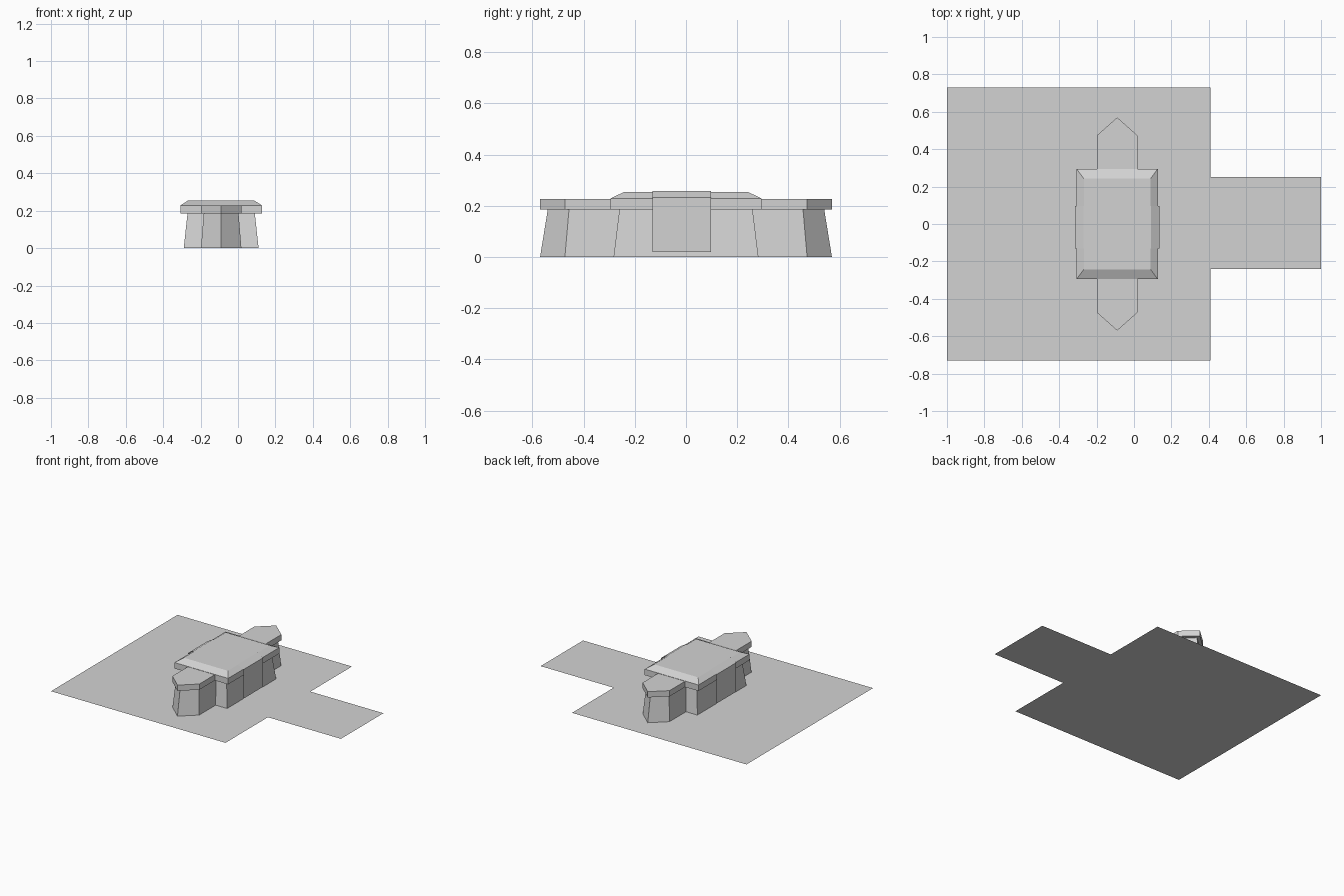
import bpy

if "Cube" in bpy.data.objects:
    bpy.data.objects.remove(bpy.data.objects["Cube"])

CX = -0.09  # building centreline

grey = bpy.data.materials.new("light_grey")
grey.diffuse_color = (0.65, 0.65, 0.65, 1)
grey.use_nodes = True
grey.node_tree.nodes["Principled BSDF"].inputs["Base Color"].default_value = grey.diffuse_color


def make(name, verts, faces):
    mesh = bpy.data.meshes.new(name)
    mesh.from_pydata(verts, [], faces)
    mesh.materials.append(grey)
    obj = bpy.data.objects.new(name, mesh)
    bpy.context.collection.objects.link(obj)
    return obj


def loft(name, rings, bottom=True):
    """Stack counter-clockwise outlines (points, z) into a capped solid."""
    n = len(rings[0][0])
    verts = [(x, y, z) for pts, z in rings for x, y in pts]
    faces = [(k * n + i, k * n + (i + 1) % n, (k + 1) * n + (i + 1) % n, (k + 1) * n + i)
             for k in range(len(rings) - 1) for i in range(n)]
    faces.append(tuple(range(len(verts) - n, len(verts))))
    if bottom:
        faces.append(tuple(reversed(range(n))))
    return make(name, verts, faces)


def rect(hx, hy):
    return [(CX - hx, -hy), (CX + hx, -hy), (CX + hx, hy), (CX - hx, hy)]


def pointed(hx, corner, tip, side):
    """Wing outline with a pointed outer end; side is -1 front, 1 back."""
    pts = [(CX - hx, -0.2), (CX - hx, -corner), (CX, -tip), (CX + hx, -corner), (CX + hx, -0.2)]
    if side > 0:
        pts = [(2 * CX - x, -y) for x, y in pts]
    return pts


# Flat ground plate with a projecting path
make("ground_plate",
     [(-1, -0.73, 0), (0.41, -0.73, 0), (0.41, -0.24, 0), (1, -0.24, 0),
      (1, 0.25, 0), (0.41, 0.25, 0), (0.41, 0.73, 0), (-1, 0.73, 0)],
     [tuple(range(8))])

# Central block: sloping walls and bevelled roof slab
loft("main_walls", [(rect(0.2, 0.283), 0), (rect(0.18, 0.26), 0.185)], bottom=False)
loft("main_roof", [(rect(0.217, 0.295), 0.185), (rect(0.217, 0.295), 0.229),
                   (rect(0.178, 0.242), 0.254)])

# Pointed wings at both ends
for side, label in ((-1, "front"), (1, "back")):
    loft(label + "_wing_walls", [(pointed(0.108, 0.473, 0.57, side), 0),
                                 (pointed(0.093, 0.457, 0.54, side), 0.185)], bottom=False)
    loft(label + "_wing_roof", [(pointed(0.109, 0.473, 0.57, side), 0.185),
                                (pointed(0.109, 0.473, 0.57, side), 0.227)])

# Thin band folded over the roof and down both sides
profile = [(-0.225, 0.02), (-0.225, 0.232), (-0.18, 0.258),
           (0.18, 0.258), (0.225, 0.232), (0.225, 0.02)]
make("roof_band",
     [(CX + x, y, z) for x, z in profile for y in (-0.13, 0.097)],
     [(2 * i, 2 * i + 2, 2 * i + 3, 2 * i + 1) for i in range(len(profile) - 1)])
